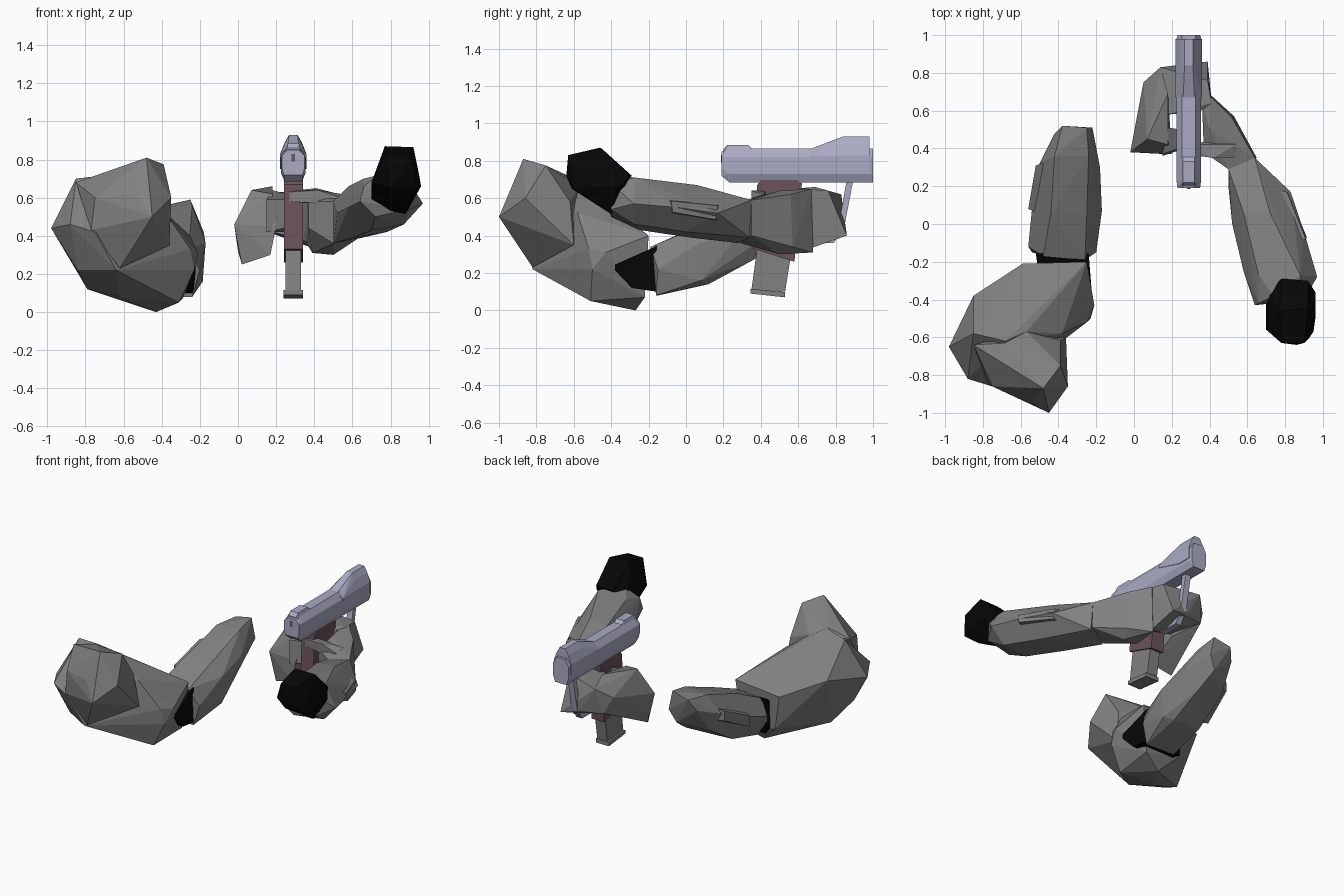
import bpy, bmesh
from mathutils import Vector


def material(name, rgb):
    m = bpy.data.materials.new(name)
    m.diffuse_color = (*rgb, 1)
    return m


GREY = material("armor_grey", (0.22, 0.22, 0.22))
BLACK = material("joint_black", (0.002, 0.002, 0.002))
STEEL = material("pale_steel", (0.40, 0.41, 0.55))
MAROON = material("grip_maroon", (0.15, 0.085, 0.105))


def hull(name, pts, mat):
    """Faceted solid wrapped around a few corner points."""
    bm = bmesh.new()
    for p in pts:
        bm.verts.new(p)
    res = bmesh.ops.convex_hull(bm, input=bm.verts)
    junk = {v for v in res["geom_interior"] + res["geom_unused"] if isinstance(v, bmesh.types.BMVert)}
    bmesh.ops.delete(bm, geom=list(junk), context="VERTS")
    bmesh.ops.dissolve_limit(bm, angle_limit=0.02, verts=bm.verts, edges=bm.edges)
    bmesh.ops.recalc_face_normals(bm, faces=bm.faces)
    return finish(name, bm, mat)


def finish(name, bm, mat):
    me = bpy.data.meshes.new(name)
    bm.to_mesh(me)
    bm.free()
    me.materials.append(mat)
    ob = bpy.data.objects.new(name, me)
    bpy.context.collection.objects.link(ob)
    return ob


def extrude_side(name, profile, half, mat, cx=0.29):
    """Side profile of (y, z) points given a thickness along x."""
    bm = bmesh.new()
    f = bm.faces.new([bm.verts.new((cx - half, y, z)) for y, z in profile])
    g = bmesh.ops.extrude_face_region(bm, geom=[f])
    bmesh.ops.translate(bm, vec=(2 * half, 0, 0),
                        verts=[v for v in g["geom"] if isinstance(v, bmesh.types.BMVert)])
    bmesh.ops.recalc_face_normals(bm, faces=bm.faces)
    return finish(name, bm, mat)


def sections(name, rows, mat, cx=0.29):
    """Symmetric gun part: rows of (y, [(half width, z), ...])."""
    return hull(name, [(cx + s * w, y, z) for y, sec in rows for w, z in sec for s in (-1, 1)], mat)


# ---- pistol ----
sections("slide", [
    (0.19, [(0.05, 0.72), (0.06, 0.76), (0.06, 0.82), (0.03, 0.85)]),
    (0.23, [(0.045, 0.685), (0.065, 0.73), (0.065, 0.82), (0.035, 0.865)]),
    (0.98, [(0.045, 0.685), (0.065, 0.73), (0.065, 0.82), (0.035, 0.865)]),
    (1.00, [(0.045, 0.685), (0.06, 0.73), (0.06, 0.82), (0.035, 0.865)])], STEEL)
sections("front_hood", [
    (0.67, [(0.069, 0.81), (0.069, 0.825), (0.03, 0.865)]),
    (0.84, [(0.069, 0.81), (0.069, 0.83), (0.045, 0.89), (0.022, 0.93)]),
    (0.88, [(0.069, 0.75), (0.069, 0.83), (0.045, 0.89), (0.022, 0.93)]),
    (0.98, [(0.069, 0.75), (0.069, 0.83), (0.045, 0.89), (0.022, 0.93)])], STEEL)
sections("rear_sight", [
    (0.20, [(0.045, 0.84), (0.03, 0.86)]), (0.22, [(0.045, 0.84), (0.03, 0.885)]),
    (0.33, [(0.045, 0.84), (0.03, 0.885)]), (0.36, [(0.045, 0.84), (0.03, 0.86)])], STEEL)
extrude_side("rear_mark", [(0.186, 0.79), (0.194, 0.79), (0.194, 0.83), (0.186, 0.83)], 0.009, MAROON)
extrude_side("grip", [(0.38, 0.67), (0.44, 0.745), (0.50, 0.745), (0.62, 0.68), (0.61, 0.60),
                      (0.58, 0.26), (0.36, 0.33)], 0.05, MAROON)
extrude_side("magazine", [(0.38, 0.33), (0.56, 0.29), (0.53, 0.10), (0.35, 0.11)], 0.04, GREY)
extrude_side("magazine_base", [(0.345, 0.115), (0.345, 0.09), (0.53, 0.07), (0.53, 0.098)], 0.052, GREY)
extrude_side("guard_strut", [(0.86, 0.70), (0.895, 0.70), (0.845, 0.44), (0.79, 0.36), (0.64, 0.36),
                             (0.64, 0.385), (0.77, 0.39), (0.815, 0.45)], 0.022, STEEL)

# ---- right arm ----
hull("right_shoulder_joint", [
    (0.78, -0.63, 0.83), (0.90, -0.63, 0.83), (0.86, -0.64, 0.72), (0.70, -0.56, 0.68),
    (0.95, -0.57, 0.72), (0.80, -0.61, 0.65), (0.93, -0.60, 0.65),
    (0.77, -0.46, 0.87), (0.92, -0.45, 0.865), (0.71, -0.36, 0.68), (0.70, -0.40, 0.58),
    (0.78, -0.29, 0.72), (0.92, -0.30, 0.72), (0.96, -0.36, 0.66), (0.96, -0.50, 0.66),
    (0.80, -0.40, 0.53), (0.88, -0.40, 0.515)], BLACK)
hull("right_forearm", [
    (0.64, -0.43, 0.58), (0.66, -0.42, 0.66), (0.74, -0.38, 0.72), (0.90, -0.40, 0.68),
    (0.90, -0.40, 0.54), (0.72, -0.40, 0.50),
    (0.58, -0.25, 0.55), (0.66, -0.27, 0.70), (0.88, -0.27, 0.71), (0.97, -0.28, 0.57),
    (0.87, -0.27, 0.46), (0.70, -0.25, 0.43),
    (0.52, 0.00, 0.52), (0.58, 0.06, 0.66), (0.72, 0.06, 0.67), (0.90, -0.04, 0.55),
    (0.78, 0.00, 0.42), (0.60, 0.02, 0.39),
    (0.50, 0.20, 0.50), (0.50, 0.29, 0.58), (0.64, 0.35, 0.59), (0.83, 0.17, 0.52),
    (0.65, 0.34, 0.39), (0.50, 0.28, 0.36)], GREY)
hull("right_forearm_panel", [
    (0.84, -0.10, 0.595), (0.74, 0.18, 0.57), (0.74, 0.17, 0.475), (0.84, -0.10, 0.52),
    (0.91, -0.08, 0.585), (0.81, 0.17, 0.56), (0.82, 0.16, 0.485), (0.915, -0.07, 0.525)], GREY)
hull("right_palm", [
    (0.37, 0.38, 0.44), (0.37, 0.38, 0.58), (0.50, 0.29, 0.36), (0.50, 0.29, 0.58),
    (0.65, 0.35, 0.40), (0.64, 0.35, 0.59), (0.53, 0.57, 0.34), (0.52, 0.56, 0.62),
    (0.41, 0.68, 0.31), (0.41, 0.67, 0.65), (0.39, 0.50, 0.31), (0.40, 0.50, 0.64),
    (0.50, 0.50, 0.30), (0.36, 0.64, 0.36), (0.36, 0.64, 0.63)], GREY)
hull("right_thumb", [
    (0.27, 0.37, 0.63), (0.27, 0.37, 0.58), (0.27, 0.42, 0.64), (0.27, 0.42, 0.58),
    (0.42, 0.35, 0.64), (0.42, 0.35, 0.57), (0.54, 0.35, 0.60), (0.54, 0.42, 0.62),
    (0.48, 0.45, 0.56)], GREY)
hull("right_fingers_front", [
    (0.14, 0.83, 0.62), (0.10, 0.79, 0.44), (0.17, 0.58, 0.62), (0.18, 0.58, 0.42),
    (0.39, 0.76, 0.64), (0.39, 0.86, 0.40), (0.39, 0.76, 0.37), (0.25, 0.84, 0.44),
    (0.41, 0.66, 0.33), (0.41, 0.64, 0.65), (0.34, 0.59, 0.62), (0.34, 0.59, 0.38)], GREY)
hull("right_fingers_side", [
    (-0.02, 0.38, 0.46), (0.00, 0.42, 0.32), (0.02, 0.40, 0.25), (0.17, 0.37, 0.30),
    (0.20, 0.37, 0.45), (0.07, 0.45, 0.64), (0.18, 0.42, 0.62), (0.05, 0.75, 0.55),
    (0.14, 0.83, 0.62), (0.18, 0.69, 0.66), (0.10, 0.79, 0.44), (0.18, 0.60, 0.40)], GREY)
hull("right_finger_tip", [
    (0.15, 0.36, 0.42), (0.24, 0.39, 0.44), (0.15, 0.37, 0.59), (0.24, 0.40, 0.59),
    (0.18, 0.51, 0.64), (0.25, 0.50, 0.62), (0.16, 0.51, 0.42), (0.25, 0.50, 0.42)], GREY)

# ---- left arm ----
hull("left_upper_arm", [
    (-0.98, -0.65, 0.44), (-0.85, -0.38, 0.48), (-0.85, -0.58, 0.70), (-0.68, -0.62, 0.72),
    (-0.57, -0.57, 0.66), (-0.88, -0.82, 0.46), (-0.75, -0.86, 0.42), (-0.64, -0.82, 0.22),
    (-0.84, -0.70, 0.22), (-0.79, -0.51, 0.12), (-0.62, -0.54, 0.08), (-0.31, -0.51, 0.05),
    (-0.43, -0.27, 0.00), (-0.29, -0.22, 0.07), (-0.21, -0.43, 0.31), (-0.23, -0.50, 0.22),
    (-0.25, -0.52, 0.33), (-0.25, -0.20, 0.40), (-0.59, -0.21, 0.36), (-0.55, -0.22, 0.12),
    (-0.38, -0.58, 0.52)], GREY)
hull("left_shoulder_end", [
    (-0.45, -1.00, 0.50), (-0.35, -0.86, 0.60), (-0.48, -0.87, 0.81), (-0.39, -0.75, 0.775),
    (-0.54, -0.94, 0.62), (-0.57, -0.57, 0.66), (-0.62, -0.82, 0.23), (-0.36, -0.60, 0.35),
    (-0.39, -0.62, 0.58), (-0.77, -0.85, 0.43), (-0.75, -0.86, 0.60), (-0.85, -0.64, 0.68),
    (-0.68, -0.63, 0.72)], GREY)
hull("left_elbow_joint", [
    (x, y, z) for y, a, b, lo, hi in ((-0.38, -0.45, -0.222, 0.215, 0.245),
                                      (-0.29, -0.50, -0.232, 0.12, 0.27),
                                      (-0.155, -0.52, -0.24, 0.10, 0.345))
    for x in (a, b) for z in (lo, hi)], BLACK)
hull("left_forearm", [
    (-0.54, -0.15, 0.20), (-0.48, -0.17, 0.34), (-0.26, -0.19, 0.34), (-0.20, -0.15, 0.22),
    (-0.24, -0.16, 0.08), (-0.46, -0.15, 0.08),
    (-0.56, -0.12, 0.25), (-0.54, 0.08, 0.32), (-0.44, 0.06, 0.45), (-0.25, 0.05, 0.44),
    (-0.17, 0.07, 0.36), (-0.185, 0.08, 0.16), (-0.24, 0.12, 0.14), (-0.45, 0.12, 0.15),
    (-0.50, 0.32, 0.42), (-0.42, 0.36, 0.55), (-0.24, 0.36, 0.56), (-0.18, 0.30, 0.42),
    (-0.25, 0.36, 0.27), (-0.44, 0.36, 0.30),
    (-0.42, 0.48, 0.48), (-0.38, 0.52, 0.56), (-0.25, 0.51, 0.59), (-0.22, 0.51, 0.45),
    (-0.27, 0.49, 0.36)], GREY)
hull("left_forearm_panel", [
    (-0.49, 0.05, 0.34), (-0.46, 0.33, 0.46), (-0.46, 0.33, 0.37), (-0.49, 0.06, 0.24),
    (-0.56, 0.08, 0.33), (-0.52, 0.31, 0.44), (-0.52, 0.31, 0.37), (-0.56, 0.08, 0.25)], GREY)
